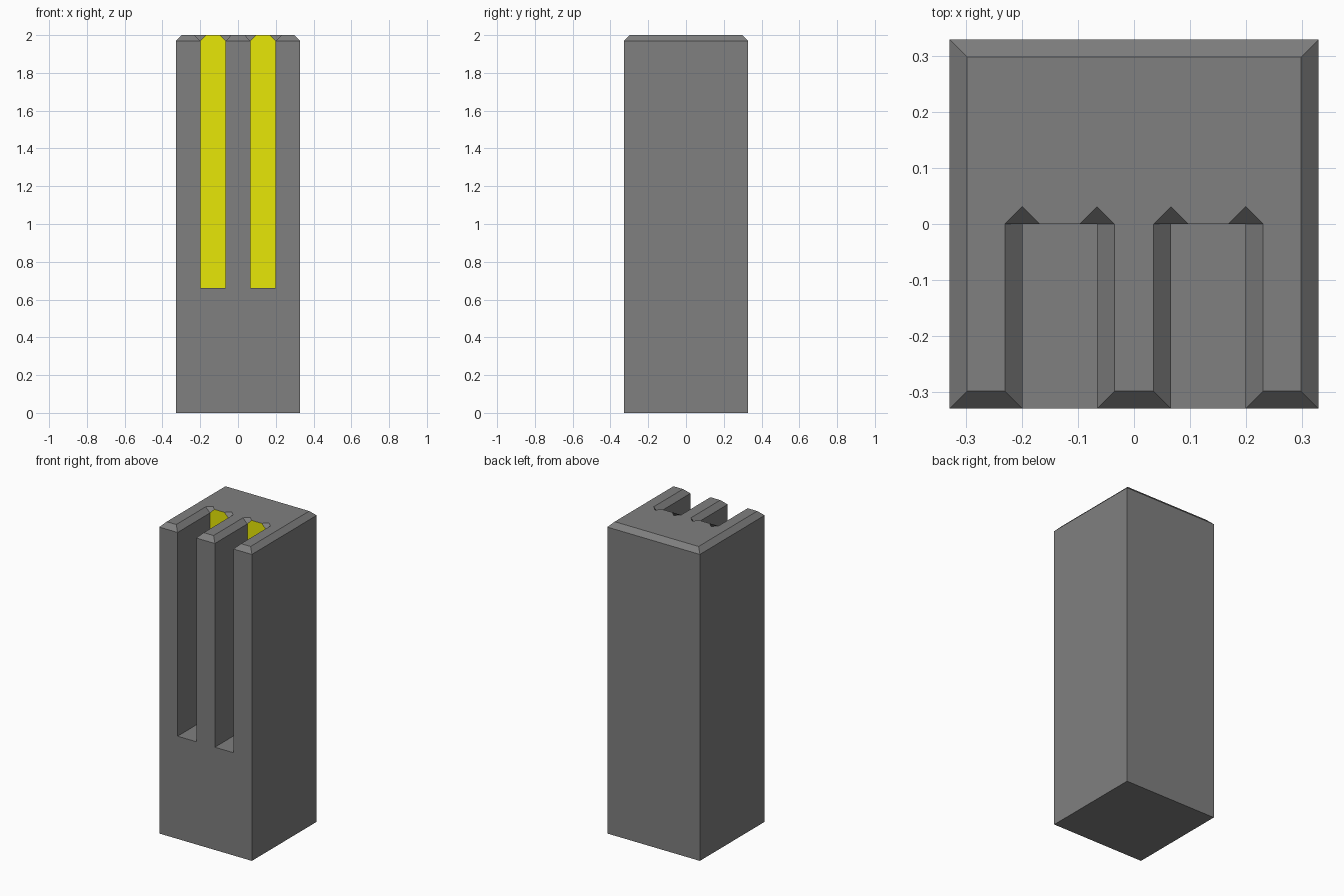
import bpy, bmesh

if "Cube" in bpy.data.objects:
    bpy.data.objects.remove(bpy.data.objects["Cube"])

# Cell boundaries: five columns across, two rows deep, two layers high
XS = [-0.329, -0.199, -0.066, 0.066, 0.199, 0.329]
YS = [-0.329, 0.0, 0.329]
ZS = [0.0, 0.66, 2.0]
BEVEL = 0.031


def filled(i, j, k):
    """True where the block is solid; the two front slots are left out."""
    inside = 0 <= i < 5 and 0 <= j < 2 and 0 <= k < 2
    return inside and not (i in (1, 3) and j == 0 and k == 1)


def material(name, color):
    mat = bpy.data.materials.new(name)
    mat.diffuse_color = color
    mat.use_nodes = True
    mat.node_tree.nodes["Principled BSDF"].inputs["Base Color"].default_value = mat.diffuse_color
    return mat


bm = bmesh.new()
verts = {}


def vert(idx):
    if idx not in verts:
        verts[idx] = bm.verts.new((XS[idx[0]], YS[idx[1]], ZS[idx[2]]))
    return verts[idx]


# Outer skin of the solid cells
for i in range(5):
    for j in range(2):
        for k in range(2):
            if not filled(i, j, k):
                continue
            for axis in range(3):
                for side in (0, 1):
                    n = [i, j, k]
                    n[axis] += 1 if side else -1
                    if filled(*n):
                        continue
                    a, b = (axis + 1) % 3, (axis + 2) % 3
                    quad = []
                    for da, db in ((0, 0), (1, 0), (1, 1), (0, 1)):
                        p = [i, j, k]
                        p[axis] += side
                        p[a] += da
                        p[b] += db
                        quad.append(vert(tuple(p)))
                    face = bm.faces.new(quad if side else quad[::-1])
                    # Yellow panels at the back of the slots
                    if axis == 1 and side == 0 and j == 1:
                        face.material_index = 1

bm.normal_update()

# Chamfer the top rim and the slot sides, not the yellow panels' top edges
rim = [e for e in bm.edges
       if all(v.co.z > 1.99 for v in e.verts)
       and any(abs(f.normal.z) < 0.5 for f in e.link_faces)
       and not any(f.material_index == 1 for f in e.link_faces)]
bmesh.ops.bevel(bm, geom=rim, offset=BEVEL, offset_type='OFFSET', segments=1,
                affect='EDGES', profile=0.5, material=0)

mesh = bpy.data.meshes.new("slotted_block")
bm.to_mesh(mesh)
bm.free()
mesh.materials.append(material("dark_grey", (0.214, 0.214, 0.214, 1)))
mesh.materials.append(material("yellow", (0.8, 0.8, 0.002, 1)))
block = bpy.data.objects.new("slotted_block", mesh)
bpy.context.collection.objects.link(block)
